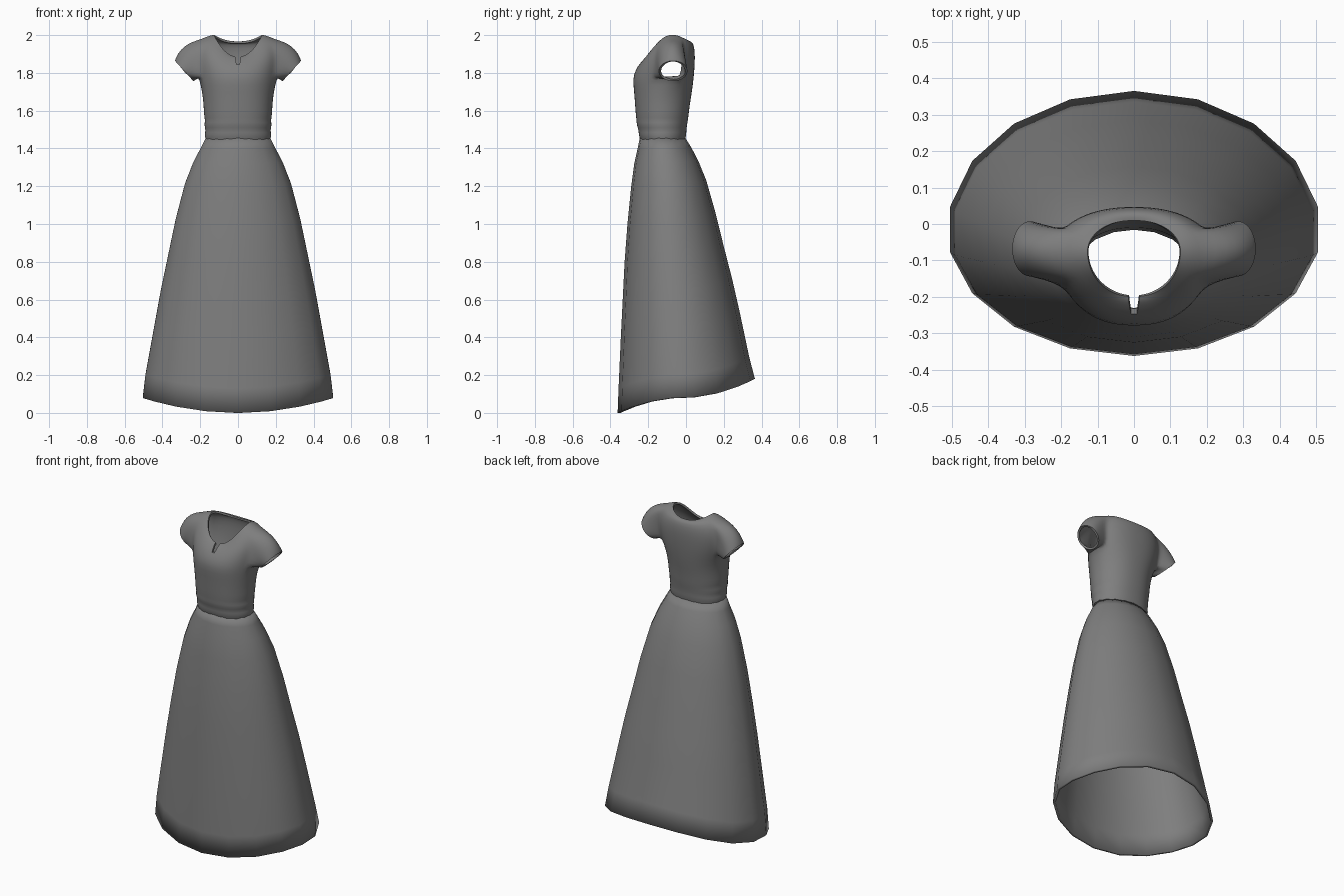
import bpy, bmesh, math
from mathutils import Vector

if "Cube" in bpy.data.objects:
    bpy.data.objects.remove(bpy.data.objects["Cube"])

cloth = bpy.data.materials.new("grey cloth")
cloth.diffuse_color = (0.21, 0.21, 0.21, 1)
cloth.use_nodes = True
cloth.node_tree.nodes["Principled BSDF"].inputs["Base Color"].default_value = cloth.diffuse_color


def ring(bm, n, e, w, f, b, zf, zs, zb, ym):
    """Closed loop starting at the front centre, with own front/side/back heights."""
    out = []
    for j in range(n):
        a = 2 * math.pi * j / n
        s, c = math.sin(a), math.cos(a)
        x = w * math.copysign(abs(s) ** e, s)
        y = ym + ((f - ym) * c if c > 0 else (ym - b) * c)
        z = zs + ((zf if c > 0 else zb) - zs) * c * c
        out.append(bm.verts.new((x, y, z)))
    return out


def bridge(bm, lo, hi, skip=()):
    n = len(lo)
    for j in range(n):
        if j not in skip:
            k = (j + 1) % n
            bm.faces.new((lo[j], lo[k], hi[k], hi[j]))


def finish(bm, name):
    bmesh.ops.recalc_face_normals(bm, faces=bm.faces)
    me = bpy.data.meshes.new(name)
    bm.to_mesh(me)
    bm.free()
    me.materials.append(cloth)
    ob = bpy.data.objects.new(name, me)
    bpy.context.collection.objects.link(ob)
    return ob


def thicken(ob, t):
    m = ob.modifiers.new("thickness", 'SOLIDIFY')
    m.thickness = t
    m.offset = -1


def smooth(ob):
    for p in ob.data.polygons:
        p.use_smooth = True


# Skirt: 18-sided flare with a hem that rises towards the back
bm = bmesh.new()
prev = None
for z, w, f, b in [(0, .512, -.362, .365), (.13, .497, -.357, .335), (.4, .45, -.345, .285),
                   (.6, .415, -.335, .245), (.8, .375, -.325, .2), (1.0, .335, -.31, .157),
                   (1.2, .285, -.29, .107), (1.32, .24, -.274, .064), (1.4, .2, -.256, .027),
                   (1.455, .174, -.245, -.003)]:
    rise = .18 * (1 - z / 1.455)
    ym = (f + b) / 2 - .02 * (1 - z / 1.455)
    cur = ring(bm, 18, 1, w, f, b, z, z + rise * .45, z + rise, ym)
    if prev:
        bridge(bm, prev, cur)
    prev = cur
skirt = finish(bm, "skirt")
thicken(skirt, .015)
smooth(skirt)

# Bodice: waist folds, bust, shoulders and neckline in one shell
N = 36
bm = bmesh.new()
rows = []
for z, w, f, b in [(1.445, .172, -.242, -.004), (1.475, .178, -.252, .002), (1.495, .171, -.25, .002),
                   (1.525, .18, -.262, .006), (1.548, .174, -.262, .01), (1.575, .181, -.266, .014),
                   (1.63, .182, -.27, .02), (1.7, .19, -.275, .032)]:
    rows.append(ring(bm, N, .88, w, f, b, z, z, z, (f + b) / 2))
rows.append(ring(bm, N, .85, .207, -.283, .042, 1.77, 1.775, 1.78, -.09))
for spec in [(.222, -.268, .047, 1.815, 1.85, 1.85),
             (.222, -.245, .048, 1.85, 1.925, 1.91),
             (.195, -.222, .04, 1.873, 1.978, 1.955),
             (.162, -.211, .026, 1.882, 1.995, 1.968),
             (.128, -.2, .01, 1.885, 2.002, 1.966)]:
    rows.append(ring(bm, N, .9, *spec, -.075))
LO, HI, C0, C1 = 8, 11, 6, 12
holes = set(range(C0, C1)) | set(range(N - C1, N - C0))
for i in range(len(rows) - 1):
    bridge(bm, rows[i], rows[i + 1], holes if LO <= i < HI else ())

# Cap sleeves grown from the armholes to a tilted oval cuff
for side in (1, -1):
    path = [(LO, j) for j in range(C0, C1)] + [(i, C1) for i in range(LO, HI)]
    path += [(HI, j) for j in range(C1, C0, -1)] + [(i, C0) for i in range(HI, LO, -1)]
    loop = [rows[i][(side * j) % N] for i, j in path]
    L = len(loop)
    base = [v.co.copy() for v in loop]
    for t in (.3, .65, .93, 1):
        cur = []
        for k, p in enumerate(base):
            phi = -math.pi / 2 + 2 * math.pi * (k - (C1 - C0) / 2) / L
            s, c = math.sin(phi), math.cos(phi)
            cuff = Vector((side * (.285 + .05 * s), -.068 + .077 * c, 1.81 + .055 * s))
            puff = .09 * t * (1 - t) * max(s, 0)
            cur.append(bm.verts.new(p.lerp(cuff, t) + Vector((side * puff, 0, puff))))
        bridge(bm, loop, cur)
        loop = cur
bodice = finish(bm, "bodice")
sub = bodice.modifiers.new("soften", 'SUBSURF')
sub.levels = sub.render_levels = 1
thicken(bodice, .012)

# Small keyhole slit under the front of the neckline
bm = bmesh.new()
outline = [(-.02, 1.92), (-.014, 1.88), (-.008, 1.845), (.008, 1.845), (.014, 1.88), (.02, 1.92)]
front = [bm.verts.new((x, -.35, z)) for x, z in outline]
back = [bm.verts.new((x, -.13, z)) for x, z in outline]
bridge(bm, front, back)
bm.faces.new(front)
bm.faces.new(back)
cutter = finish(bm, "slit_cutter")
cutter.hide_render = True
cut = bodice.modifiers.new("slit", 'BOOLEAN')
cut.operation = 'DIFFERENCE'
cut.solver = 'EXACT'
cut.object = cutter
bpy.context.view_layer.objects.active = bodice
bodice.select_set(True)
for m in list(bodice.modifiers):
    bpy.ops.object.modifier_apply(modifier=m.name)
bpy.data.objects.remove(cutter)
bpy.ops.object.shade_smooth_by_angle(angle=math.radians(50))
